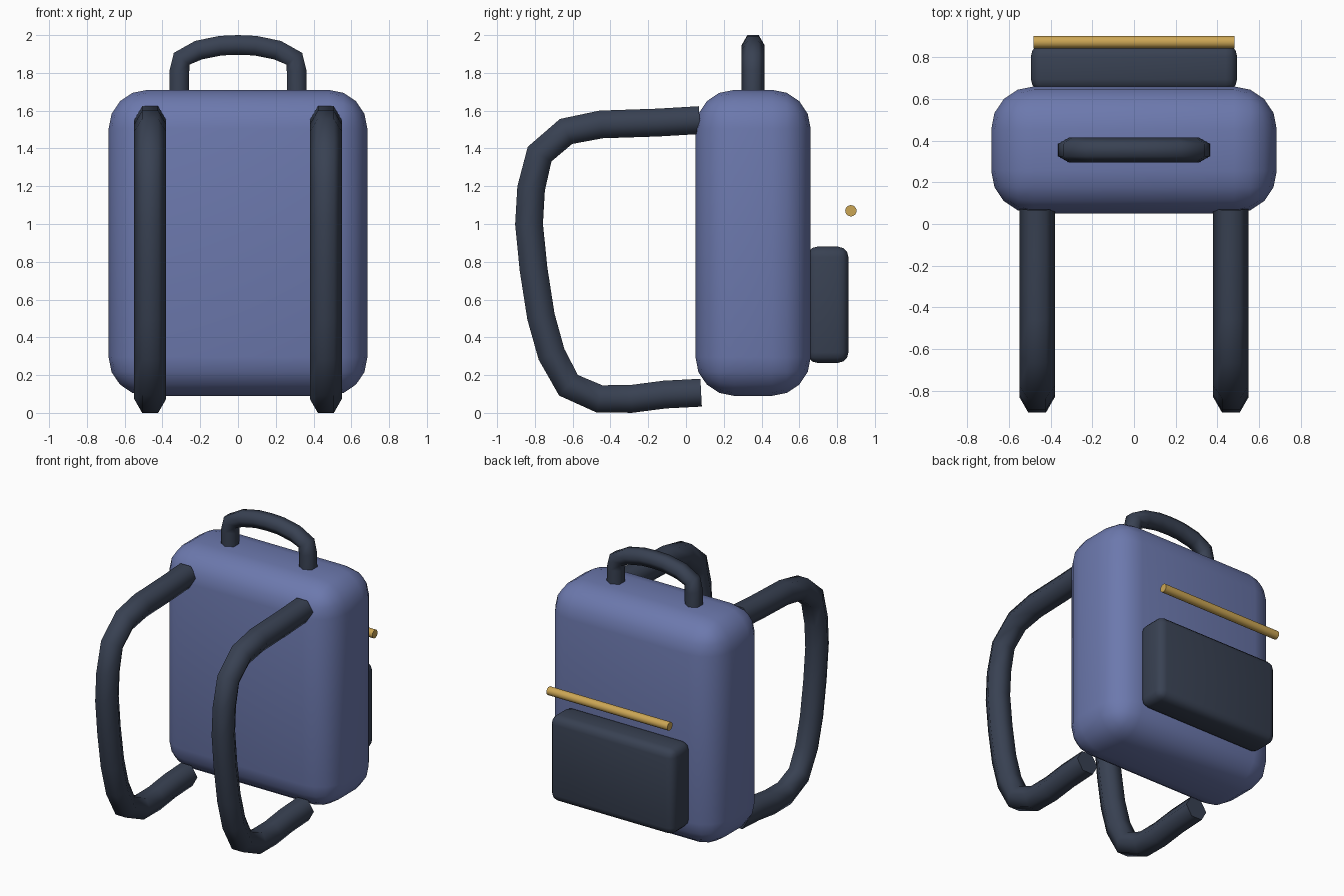
import bpy, bmesh, math
from mathutils import Vector

if "Cube" in bpy.data.objects:
    bpy.data.objects.remove(bpy.data.objects["Cube"])


def material(name, rgb):
    m = bpy.data.materials.new(name)
    m.diffuse_color = (*rgb, 1)
    m.use_nodes = True
    m.node_tree.nodes["Principled BSDF"].inputs["Base Color"].default_value = m.diffuse_color
    return m


BLUE = material("blue_fabric", (0.15, 0.19, 0.42))
DARK = material("dark_fabric", (0.04, 0.053, 0.085))
GOLD = material("brass", (0.60, 0.38, 0.09))


def finish(obj, name, mat, angle=40):
    obj.name = name
    obj.data.materials.append(mat)
    bpy.ops.object.select_all(action='DESELECT')
    obj.select_set(True)
    bpy.context.view_layer.objects.active = obj
    bpy.ops.object.shade_smooth_by_angle(angle=math.radians(angle))
    return obj


def rounded_box(name, lo, hi, radius, segments, mat):
    lo, hi = Vector(lo), Vector(hi)
    bpy.ops.mesh.primitive_cube_add(size=1, location=(lo + hi) / 2)
    obj = bpy.context.object
    obj.scale = hi - lo
    bpy.ops.object.transform_apply(location=False, rotation=False, scale=True)
    bevel = obj.modifiers.new("round", 'BEVEL')
    bevel.width, bevel.segments = radius, segments
    bpy.ops.object.modifier_apply(modifier="round")
    return finish(obj, name, mat)


def tube(name, path, side, radius, mat, sides=6):
    """Sweep a hexagon along a planar path; 'side' is the plane normal."""
    pts, side = [Vector(p) for p in path], Vector(side)
    bm = bmesh.new()
    rings = []
    for i, p in enumerate(pts):
        tangent = Vector()
        if i > 0:
            tangent += (p - pts[i - 1]).normalized()
        if i < len(pts) - 1:
            tangent += (pts[i + 1] - p).normalized()
        across = tangent.normalized().cross(side)
        ring = []
        for k in range(sides):
            a = math.tau * k / sides
            ring.append(bm.verts.new(p + radius * (math.cos(a) * side + math.sin(a) * across)))
        rings.append(ring)
    for a, b in zip(rings, rings[1:]):
        for k in range(sides):
            n = (k + 1) % sides
            bm.faces.new((a[k], a[n], b[n], b[k]))
    bm.faces.new(rings[0])
    bm.faces.new(rings[-1])
    bmesh.ops.recalc_face_normals(bm, faces=bm.faces)
    mesh = bpy.data.meshes.new(name)
    bm.to_mesh(mesh)
    bm.free()
    obj = bpy.data.objects.new(name, mesh)
    bpy.context.collection.objects.link(obj)
    return finish(obj, name, mat, 65)


# Main bag and pocket
rounded_box("bag_body", (-0.685, 0.05, 0.09), (0.685, 0.66, 1.71), 0.205, 4, BLUE)
rounded_box("pocket", (-0.495, 0.64, 0.265), (0.495, 0.86, 0.88), 0.055, 3, DARK)

# Zip bar above the pocket
bpy.ops.mesh.primitive_cylinder_add(vertices=16, radius=0.03, depth=0.965,
                                    location=(0, 0.873, 1.07), rotation=(0, math.pi / 2, 0))
finish(bpy.context.object, "zip_bar", GOLD)

# Carry handle: half profile mirrored across x
half = [(0.312, 1.70), (0.31, 1.81), (0.298, 1.875), (0.21, 1.92), (0.093, 1.944)]
arc = half + [(0, 1.948)] + [(-x, z) for x, z in reversed(half)]
tube("carry_handle", [(x, 0.355, z) for x, z in arc], (0, 1, 0), 0.06, DARK)

# Shoulder straps
strap = [(0.072, 1.55), (-0.15, 1.537), (-0.45, 1.527), (-0.635, 1.49), (-0.775, 1.37),
         (-0.82, 1.188), (-0.831, 1.0), (-0.807, 0.76), (-0.768, 0.51), (-0.712, 0.31),
         (-0.622, 0.146), (-0.458, 0.074), (-0.29, 0.074), (-0.113, 0.097), (0.08, 0.107)]
for label, x in (("left", -0.465), ("right", 0.465)):
    tube(label + "_shoulder_strap", [(x, y, z) for y, z in strap], (1, 0, 0), 0.085, DARK)
